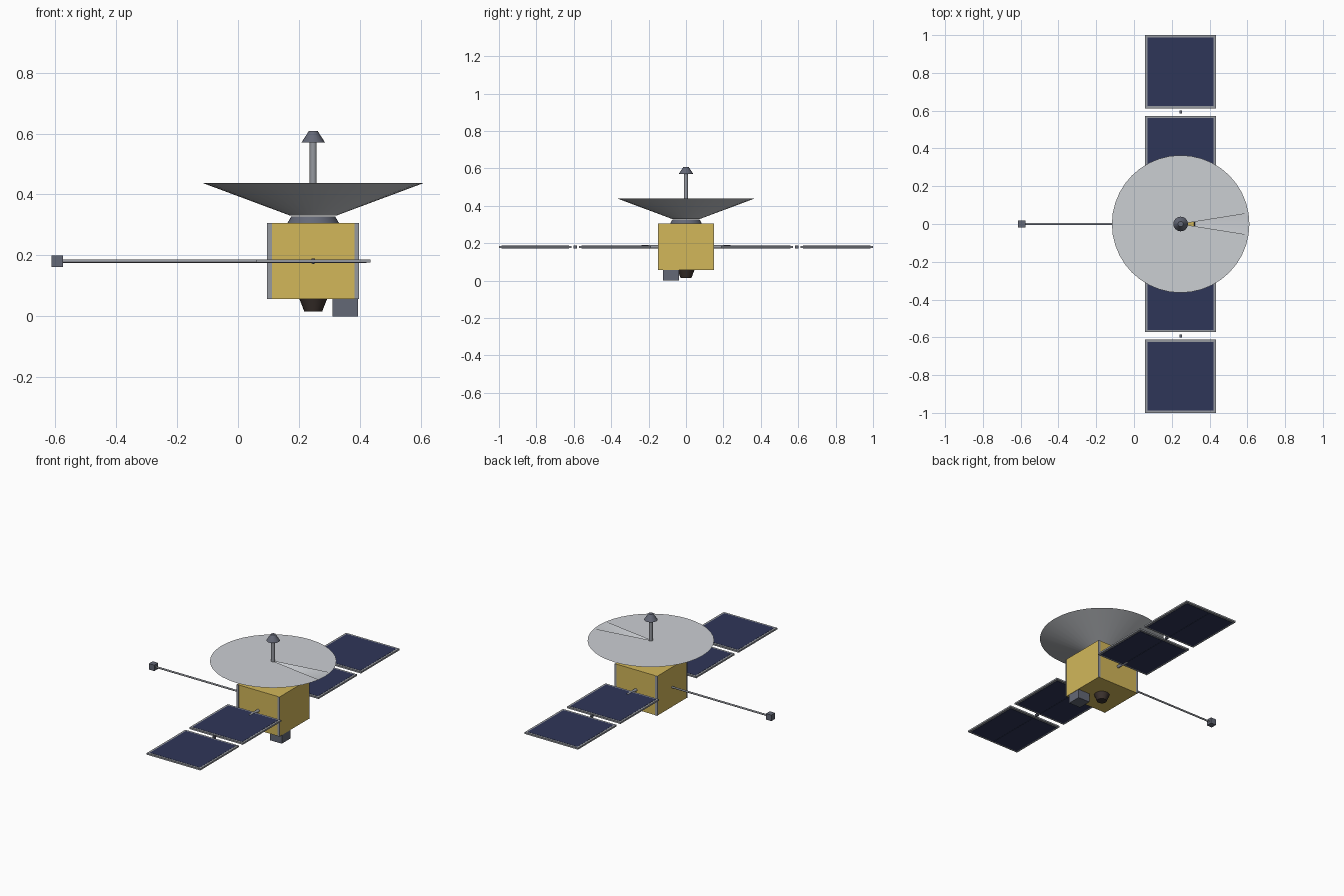
import bpy, bmesh, math
from mathutils import Matrix, Vector

if "Cube" in bpy.data.objects:
    bpy.data.objects.remove(bpy.data.objects["Cube"])

CX = 0.247          # bus centre in x
ZP = 0.181          # height of the wing and boom axis


def mat(name, rgb):
    m = bpy.data.materials.new(name)
    m.diffuse_color = (*rgb, 1)
    m.use_nodes = True
    m.node_tree.nodes["Principled BSDF"].inputs["Base Color"].default_value = m.diffuse_color
    return m


GOLD = mat("gold_foil", (0.645, 0.474, 0.102))
LIGHT = mat("light_grey", (0.60, 0.62, 0.65))
GREY = mat("mid_grey", (0.305, 0.319, 0.352))
STEEL = mat("dark_steel", (0.127, 0.138, 0.181))
NAVY = mat("navy_cells", (0.028, 0.037, 0.098))
DARK = mat("dark_nozzle", (0.045, 0.032, 0.027))


def finish(name, bm, m, smooth=False):
    bmesh.ops.recalc_face_normals(bm, faces=bm.faces[:])
    me = bpy.data.meshes.new(name)
    bm.to_mesh(me)
    bm.free()
    me.materials.append(m)
    ob = bpy.data.objects.new(name, me)
    bpy.context.collection.objects.link(ob)
    if smooth:
        bpy.context.view_layer.objects.active = ob
        ob.select_set(True)
        bpy.ops.object.shade_smooth_by_angle(angle=math.radians(32))
        ob.select_set(False)
    return ob


def box(name, lo, hi, m):
    lo, hi = Vector(lo), Vector(hi)
    bm = bmesh.new()
    bmesh.ops.create_cube(bm, size=1, matrix=Matrix.Translation((lo + hi) / 2)
                          @ Matrix.Diagonal((*(hi - lo), 1)))
    return finish(name, bm, m)


def rod(name, a, b, r, m, seg=12):
    a, b = Vector(a), Vector(b)
    bm = bmesh.new()
    rot = (b - a).to_track_quat('Z', 'Y').to_matrix().to_4x4()
    bmesh.ops.create_cone(bm, cap_ends=True, segments=seg, radius1=r, radius2=r,
                          depth=(b - a).length,
                          matrix=Matrix.Translation((a + b) / 2) @ rot)
    return finish(name, bm, m, True)


def frustum(name, z1, r1, z2, r2, m, seg=40, bottom=True, gap=False):
    """Vertical frustum on the bus axis; gap leaves a wedge out of the top lid."""
    bm = bmesh.new()
    rings = [[bm.verts.new((CX + r * math.cos(2 * math.pi * i / seg),
                            r * math.sin(2 * math.pi * i / seg), z))
              for i in range(seg)] for z, r in ((z1, r1), (z2, r2))]
    low, top = rings
    for i in range(seg):
        j = (i + 1) % seg
        bm.faces.new((low[i], low[j], top[j], top[i]))
    if bottom:
        bm.faces.new(low[::-1])
    if gap:
        c = bm.verts.new((CX, 0, z2))
        for i in range(1, seg - 1):
            bm.faces.new((c, top[i], top[i + 1]))
    else:
        bm.faces.new(top)
    return finish(name, bm, m, True)


# bus with corner posts
box("bus", (CX - 0.149, -0.149, 0.056), (CX + 0.149, 0.149, 0.307), GOLD)
for sx in (-1, 1):
    for sy in (-1, 1):
        x0, x1 = sorted((CX + sx * 0.136, CX + sx * 0.151))
        y0, y1 = sorted((sy * 0.146, sy * 0.151))
        box("corner_post", (x0, y0, 0.056), (x1, y1, 0.307), GREY)

# dish, its mount, mast and feed
frustum("dish_mount", 0.307, 0.084, 0.328, 0.072, STEEL, gap=True)
frustum("dish", 0.331, 0.077, 0.438, 0.364, LIGHT, bottom=False, gap=True)
rod("feed_mast", (CX, 0, 0.43), (CX, 0, 0.572), 0.0115, GREY, 16)
frustum("feed_head", 0.570, 0.039, 0.609, 0.014, STEEL, 16)

# underside nozzle and instrument
frustum("nozzle", 0.015, 0.029, 0.056, 0.045, DARK, 20)
box("instrument", (0.311, -0.123, 0), (0.394, -0.037, 0.056), STEEL)

# sensor boom
rod("boom", (CX - 0.149, 0, ZP), (-0.578, 0, ZP), 0.0055, GREY)
box("boom_sensor", (-0.613, -0.019, ZP - 0.019), (-0.575, 0.019, ZP + 0.019), STEEL)

# solar wings
HW, RIM = 0.188, 0.013
for s in (-1, 1):
    for n, (a, b) in enumerate(((0.187, 0.573), (0.612, 1.0))):
        y0, y1 = sorted((s * a, s * b))
        box(f"panel_frame_{n}", (CX - HW, y0, ZP - 0.005), (CX + HW, y1, ZP + 0.005), GREY)
        box(f"panel_cells_{n}", (CX - HW + RIM, y0 + RIM, ZP - 0.0065),
            (CX + HW - RIM, y1 - RIM, ZP + 0.006), NAVY)
        box(f"panel_rib_{n}", (CX - 0.003, y0 + RIM, ZP - 0.008),
            (CX + 0.003, y1 - RIM, ZP - 0.006), NAVY)
    rod("wing_arm", (CX, s * 0.148, ZP), (CX, s * 0.237, ZP), 0.009, GREY)
    y0, y1 = sorted((s * 0.584, s * 0.602))
    box("panel_hinge", (CX - 0.006, y0, ZP - 0.008), (CX + 0.006, y1, ZP + 0.008), STEEL)
